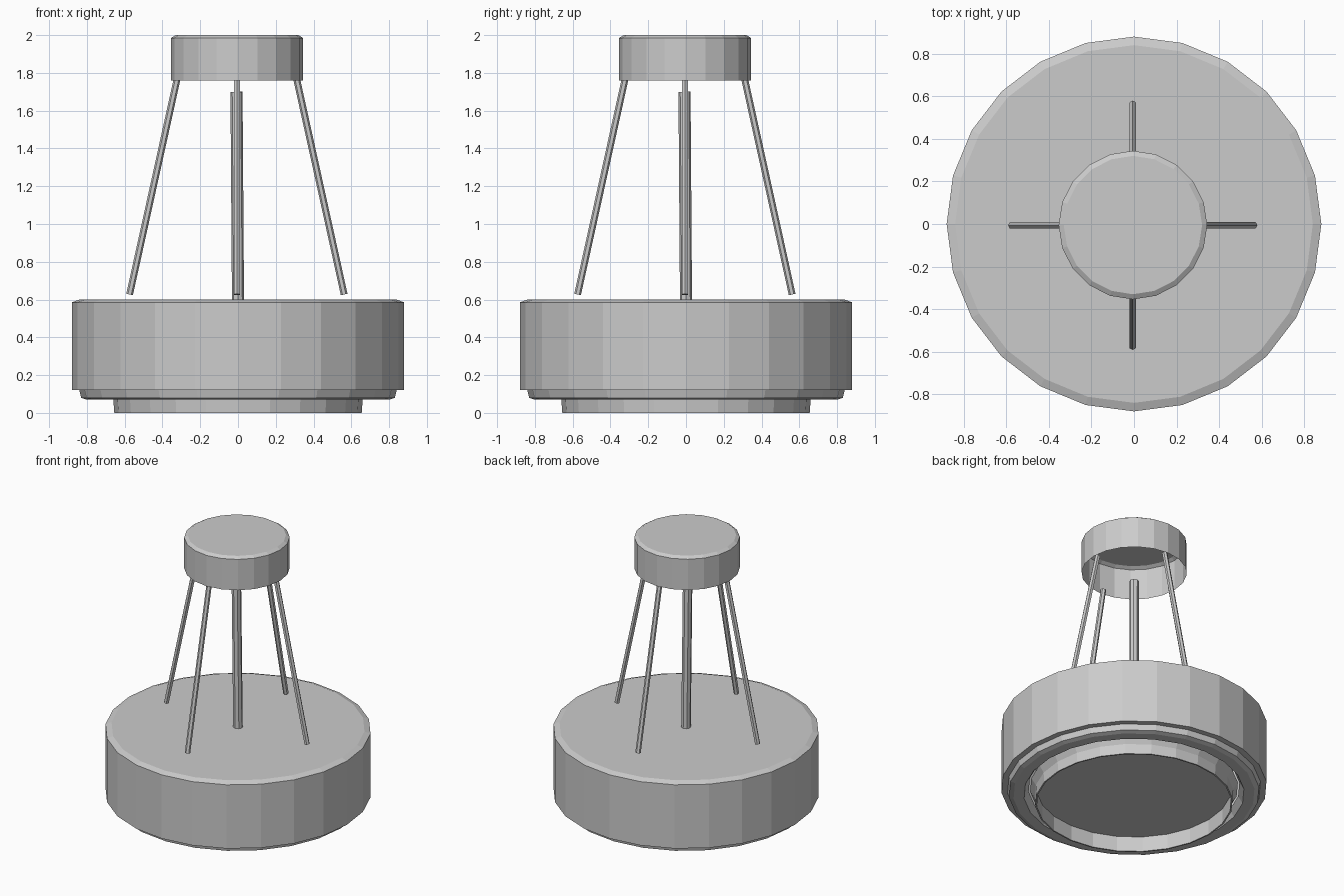
import bpy, bmesh, math
from mathutils import Vector

if "Cube" in bpy.data.objects:
    bpy.data.objects.remove(bpy.data.objects["Cube"])


def lathe(name, profile, sides, centre=(0, 0)):
    """Revolve (radius, z) points around z; radius 0 closes with a flat cap."""
    bm = bmesh.new()
    rings = []
    for r, z in profile:
        if r == 0:
            continue
        rings.append([bm.verts.new((centre[0] + r * math.sin(2 * math.pi * i / sides),
                                    centre[1] + r * math.cos(2 * math.pi * i / sides), z))
                      for i in range(sides)])
    for a, b in zip(rings, rings[1:]):
        for i in range(sides):
            j = (i + 1) % sides
            bm.faces.new((a[i], a[j], b[j], b[i]))
    if profile[0][0] == 0:
        bm.faces.new(rings[0])
    if profile[-1][0] == 0:
        bm.faces.new(rings[-1])
    bmesh.ops.recalc_face_normals(bm, faces=bm.faces)
    # open shells: make the first cap point upward
    bm.faces.ensure_lookup_table()
    caps = [f for f in bm.faces if len(f.verts) == sides]
    if caps:
        top = max(caps, key=lambda f: f.calc_center_median().z)
        if top.normal.z < 0 and name == "ceiling_canopy":
            bmesh.ops.reverse_faces(bm, faces=bm.faces)
    me = bpy.data.meshes.new(name)
    bm.to_mesh(me)
    bm.free()
    ob = bpy.data.objects.new(name, me)
    bpy.context.collection.objects.link(ob)
    return ob


def rod(name, p, q, radius, sides):
    p, q = Vector(p), Vector(q)
    d = q - p
    bpy.ops.mesh.primitive_cylinder_add(vertices=sides, radius=radius, depth=d.length,
                                        location=(p + q) / 2)
    ob = bpy.context.object
    ob.name = name
    ob.rotation_euler = d.to_track_quat('Z', 'Y').to_euler()
    return ob


# Ceiling canopy: thin cup, open underneath
lathe("ceiling_canopy", [(0, 2.0), (0.325, 2.0), (0.349, 1.985), (0.349, 1.76)], 20,
      (-0.005, -0.005))

# Drum shade with a softened top edge
lathe("drum_shade", [(0, 0.60), (0.84, 0.60), (0.88, 0.585), (0.88, 0.12), (0.70, 0.12)], 24)

# Stepped trim ring under the drum
lathe("trim_ring", [(0.84, 0.12), (0.83, 0.08), (0.80, 0.07), (0.73, 0.07), (0.70, 0.12)], 24)

# Lower rim with a recessed diffuser disc
lathe("lower_rim", [(0.69, 0.12), (0.66, 0.07), (0.655, 0.0), (0.645, 0.0), (0.645, 0.11), (0, 0.11)], 24)

# Central stem
rod("centre_stem", (0, 0, 0.595), (-0.008, -0.008, 1.70), 0.032, 8)

# Four splayed suspension rods
for k in range(4):
    a = k * math.pi / 2
    c, s = math.cos(a), math.sin(a)
    rod(f"suspension_rod_{k + 1}", (0.568 * c - 0.006, 0.568 * s - 0.006, 0.627),
        (0.315 * c - 0.006, 0.315 * s - 0.006, 1.775), 0.018, 6)
